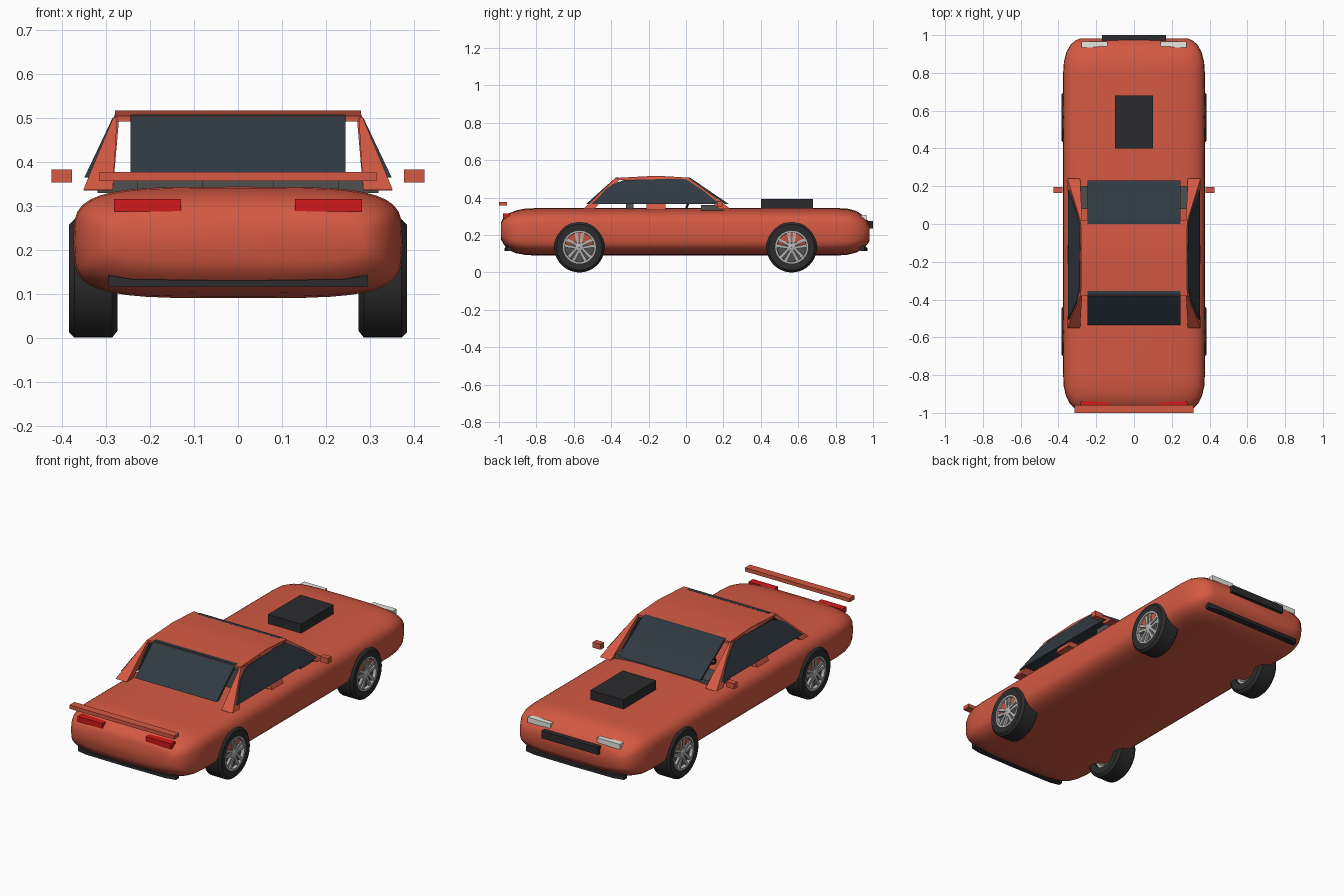
import bpy, bmesh, math
from mathutils import Vector

if "Cube" in bpy.data.objects:
    bpy.data.objects.remove(bpy.data.objects["Cube"])


def mat(name, r, g, b):
    m = bpy.data.materials.new(name)
    m.diffuse_color = (r, g, b, 1)
    m.use_nodes = True
    m.node_tree.nodes["Principled BSDF"].inputs["Base Color"].default_value = m.diffuse_color
    return m


RED = mat("red_paint", 0.66, 0.1, 0.055)
GLASS = mat("dark_glass", 0.03, 0.042, 0.055)
BLACK = mat("black_trim", 0.025, 0.025, 0.028)
RUBBER = mat("rubber", 0.025, 0.025, 0.025)
GREY = mat("dark_grey", 0.08, 0.08, 0.08)
ALLOY = mat("alloy", 0.45, 0.45, 0.45)
TAIL = mat("tail_red", 0.65, 0.01, 0.01)
LAMP = mat("lamp_white", 0.8, 0.8, 0.76)


def loft(name, rings, m, closed=False, angle=35):
    """Skin a list of equal-length rings; cap the ends unless closed."""
    bm = bmesh.new()
    vs = [[bm.verts.new(p) for p in r] for r in rings]
    n = len(vs[0])
    pairs = list(zip(vs, vs[1:])) + ([(vs[-1], vs[0])] if closed else [])
    for a, b in pairs:
        for i in range(n):
            bm.faces.new((a[i], a[(i + 1) % n], b[(i + 1) % n], b[i]))
    if not closed:
        bm.faces.new(vs[0])
        bm.faces.new(vs[-1])
    bmesh.ops.recalc_face_normals(bm, faces=bm.faces)
    me = bpy.data.meshes.new(name)
    bm.to_mesh(me)
    bm.free()
    ob = bpy.data.objects.new(name, me)
    bpy.context.collection.objects.link(ob)
    me.materials.append(m)
    bpy.ops.object.select_all(action='DESELECT')
    ob.select_set(True)
    bpy.context.view_layer.objects.active = ob
    bpy.ops.object.shade_smooth_by_angle(angle=math.radians(angle))
    return ob


def rect(x0, x1, y0, y1, z):
    return [(x0, y0, z), (x1, y0, z), (x1, y1, z), (x0, y1, z)]


def box(name, x0, x1, y0, y1, z0, z1, m):
    return loft(name, [rect(x0, x1, y0, y1, z0), rect(x0, x1, y0, y1, z1)], m)


# body: superellipse sections lofted along y
def section(y, hw, z0, z1, n=40):
    pts = []
    for i in range(n):
        a = 2 * math.pi * i / n
        c, s = math.cos(a), math.sin(a)
        pts.append((hw * math.copysign(abs(c) ** 0.5, c), y,
                    (z0 + z1) / 2 + (z1 - z0) / 2 * math.copysign(abs(s) ** 0.5, s)))
    return pts


stations = [(-0.988, 0.29, 0.175, 0.27), (-0.975, 0.315, 0.15, 0.295), (-0.95, 0.34, 0.12, 0.315),
            (-0.91, 0.36, 0.103, 0.331), (-0.86, 0.372, 0.094, 0.341), (-0.8, 0.375, 0.09, 0.344),
            (0, 0.375, 0.09, 0.344), (0.8, 0.375, 0.09, 0.344), (0.86, 0.371, 0.094, 0.342),
            (0.91, 0.358, 0.106, 0.329), (0.95, 0.335, 0.128, 0.303), (0.972, 0.31, 0.152, 0.277),
            (0.982, 0.285, 0.17, 0.255)]
loft("body", [section(*s) for s in stations], RED)

# roof, gently crowned
loft("roof", [[(-0.28, y, 0.493), (0.28, y, 0.493), (0.28, y, z), (-0.28, y, z)]
              for y, z in [(-0.38, 0.505), (-0.27, 0.511), (-0.16, 0.517), (-0.07, 0.512), (0.02, 0.506)]], RED)

# windscreens, dashboard
for name, yb, yt, d in [("front_windscreen", 0.23, 0.02, -0.02), ("rear_window", -0.535, -0.375, 0.02)]:
    loft(name, [rect(-0.245, 0.245, yb, yb + d, 0.365), rect(-0.245, 0.245, yt, yt + d, 0.508)], GLASS)
box("dashboard", -0.32, 0.32, 0.08, 0.2, 0.33, 0.36, GREY)

# nose and tail trim
box("hood_scoop", -0.1, 0.1, 0.4, 0.68, 0.335, 0.393, BLACK)
box("grille", -0.17, 0.17, 0.965, 1.0, 0.235, 0.275, BLACK)
box("spoiler", -0.315, 0.315, -1.0, -0.957, 0.357, 0.377, RED)
for name, s in [("rear_bumper", -1), ("front_bumper", 1)]:
    loft(name, [[(x, s * 0.93, 0.115), (x, s * y, 0.115), (x, s * y, z), (x, s * 0.93, z)]
                for x, y, z in [(-0.295, 0.955, 0.143), (-0.24, 0.967, 0.133), (0, 0.97, 0.13),
                                (0.24, 0.967, 0.133), (0.295, 0.955, 0.143)]], BLACK)


# wheel: revolved profile around the x axis
def revolve(name, profile, cy, m, n=40):
    rings = [[(x, cy + r * math.cos(2 * math.pi * i / n), 0.135 + r * math.sin(2 * math.pi * i / n))
              for x, r in profile] for i in range(n)]
    return loft(name, rings, m, closed=True)


def wheel(prefix, s, cy):
    tyre = [(0.275, 0.085), (0.275, 0.12), (0.287, 0.135), (0.372, 0.135), (0.385, 0.122), (0.383, 0.088), (0.37, 0.085)]
    rim = [(0.29, 0.07), (0.29, 0.088), (0.383, 0.088), (0.383, 0.079), (0.37, 0.077)]
    hub = [(0.3, 0.001), (0.3, 0.021), (0.379, 0.021), (0.382, 0.015), (0.382, 0.001)]
    disc = [(0.34, 0.001), (0.34, 0.08), (0.366, 0.08), (0.366, 0.001)]
    for nm, p, m in [("tyre", tyre, RUBBER), ("rim", rim, ALLOY), ("hub", hub, ALLOY), ("brake_disc", disc, GREY)]:
        revolve(f"{prefix}_{nm}", [(s * x, r) for x, r in p], cy, m)
    # five twin spokes
    for k in range(5):
        for e in (-1, 1):
            a = 2 * math.pi * k / 5 + math.pi / 2
            u, v = Vector((0, math.cos(a), math.sin(a))), Vector((0, -math.sin(a), math.cos(a)))
            c = Vector((0, cy, 0.135))
            rings = []
            for r, off, w in [(0.012, 0.008, 0.006), (0.083, 0.017, 0.009)]:
                rings.append([c + u * r + v * (e * off + t * w) + Vector((s * x, 0, 0))
                              for t, x in [(-1, 0.36), (1, 0.36), (1, 0.379), (-1, 0.379)]])
            loft(f"{prefix}_spoke", rings, ALLOY)


# side glass outline (y, z)
outline = [(-0.505, 0.365), (-0.42, 0.452), (-0.385, 0.475), (-0.33, 0.494), (-0.1, 0.5),
           (0.0, 0.498), (0.09, 0.44), (0.18, 0.365)]

for side, s in [("left", -1), ("right", 1)]:
    def sbox(name, x0, x1, *rest):
        return box(f"{side}_{name}", s * x0, s * x1, *rest)

    # wedge-shaped side window
    outer = [(s * (0.286 + 0.064 * (0.5 - z) / 0.135), y, z) for y, z in outline]
    inner = [(s * 0.284, y, z) for y, z in outline]
    loft(f"{side}_window", [inner, outer], GLASS, angle=20)

    # pillars
    for name, bot, top in [("front_pillar", (0.285, 0.352, 0.18, 0.24, 0.338), (0.275, 0.284, -0.01, 0.02, 0.502)),
                           ("middle_pillar", (0.285, 0.352, -0.21, -0.11, 0.335), (0.27, 0.28, -0.21, -0.11, 0.51)),
                           ("rear_pillar", (0.285, 0.352, -0.55, -0.49, 0.338), (0.275, 0.284, -0.38, -0.35, 0.502))]:
        loft(f"{side}_{name}", [rect(s * a, s * b, c, d, z) for a, b, c, d, z in (bot, top)], RED)

    sbox("mirror", 0.378, 0.425, 0.165, 0.195, 0.353, 0.383, RED)
    sbox("tail_light", 0.13, 0.282, -0.978, -0.94, 0.288, 0.316, TAIL)
    sbox("headlight", 0.14, 0.278, 0.935, 0.966, 0.28, 0.308, LAMP)
    sbox("seat", 0.08, 0.23, -0.32, -0.28, 0.335, 0.45, GREY)
    wheel(f"{side}_front", s, 0.565)
    wheel(f"{side}_rear", s, -0.57)

# steering wheel
bpy.ops.mesh.primitive_torus_add(major_radius=0.04, minor_radius=0.006, major_segments=24, minor_segments=8,
                                 location=(-0.15, 0.02, 0.385), rotation=(math.radians(65), 0, 0))
bpy.context.object.name = "steering_wheel"
bpy.context.object.data.materials.append(BLACK)
